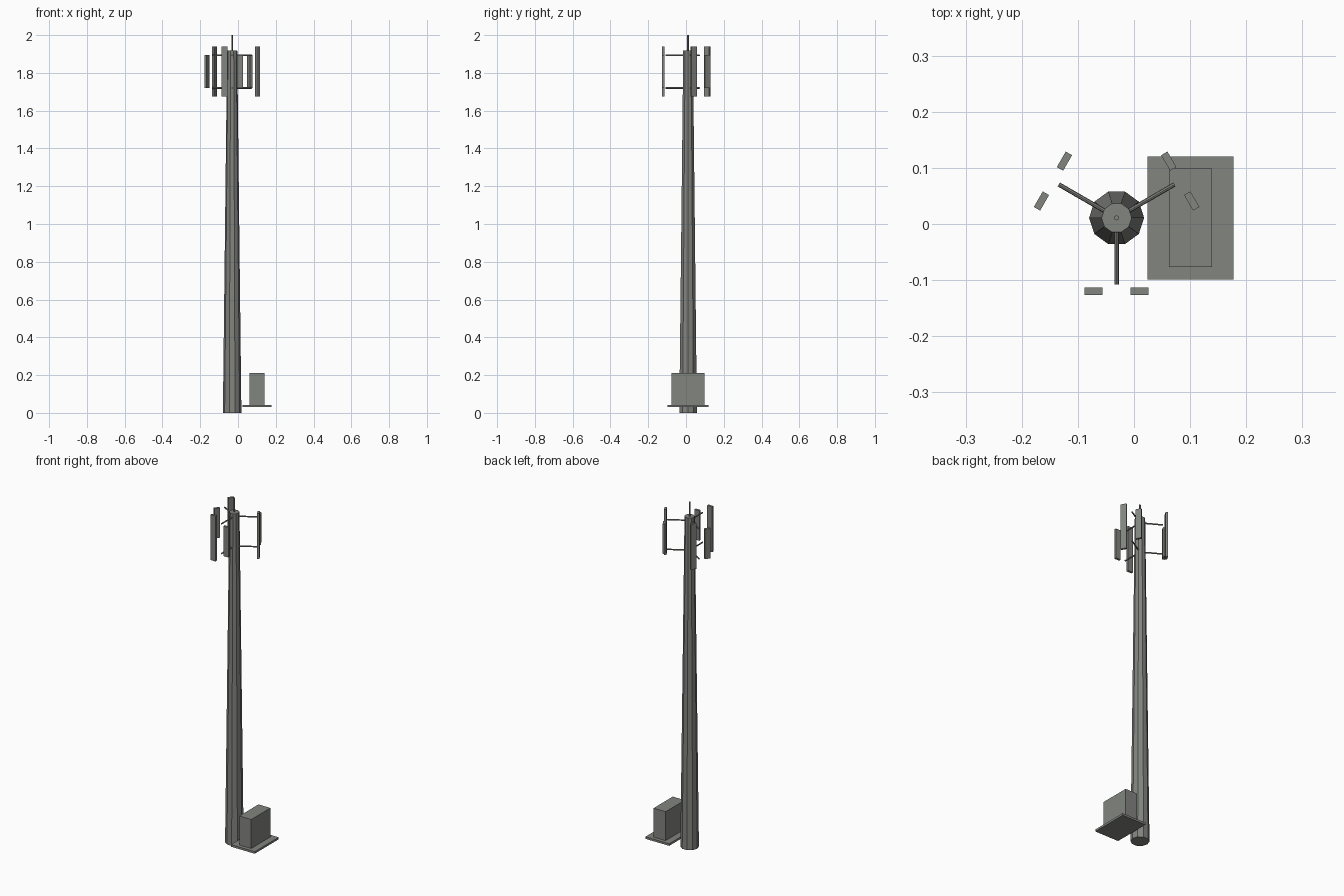
import bpy
from math import radians
from mathutils import Matrix, Vector

cube = bpy.data.objects.get("Cube")
if cube:
    bpy.data.objects.remove(cube)

AXIS = Vector((-0.031, 0.011, 0))  # mast centre line

grey = bpy.data.materials.new("galvanised_grey")
grey.use_nodes = True
colour = (0.225, 0.232, 0.215, 1)
grey.diffuse_color = colour
grey.node_tree.nodes["Principled BSDF"].inputs["Base Color"].default_value = colour


def finish(name, matrix=None):
    ob = bpy.context.object
    ob.name = name
    ob.data.materials.append(grey)
    if matrix:
        ob.matrix_world = matrix
    return ob


def box(name, size, matrix):
    bpy.ops.mesh.primitive_cube_add(size=1)
    ob = finish(name, matrix)
    ob.data.transform(Matrix.Diagonal((*size, 1)))
    return ob


def tube(name, sides, r1, r2, length, matrix):
    # Cylinder or cone running along local z, starting at the origin
    bpy.ops.mesh.primitive_cone_add(vertices=sides, radius1=r1, radius2=r2, depth=length)
    ob = finish(name, matrix)
    ob.data.transform(Matrix.Translation((0, 0, length / 2)))
    return ob


# Tapered ten-sided mast, a corner pointing along x, with a rod on top
base = Matrix.Translation(AXIS)
tube("mast", 10, 0.049, 0.027, 1.918, base @ Matrix.Rotation(radians(90), 4, "Z"))
tube("lightning_rod", 8, 0.0045, 0.0045, 0.1, base @ Matrix.Translation((0, 0, 1.9)))

# Three sectors: two arms, one tall and one short panel antenna each
for i, sector in enumerate(("front", "left", "right")):
    turn = base @ Matrix.Rotation(radians(120 * i), 4, "Z")
    for level, z in (("lower", 1.72), ("upper", 1.893)):
        tube(f"{sector}_{level}_arm", 8, 0.004, 0.004, 0.119,
             turn @ Matrix.Translation((0, 0, z)) @ Matrix.Rotation(radians(90), 4, "X"))
    for kind, x, height in (("tall", -0.041, 0.264), ("short", 0.041, 0.174)):
        box(f"{sector}_{kind}_antenna", (0.032, 0.013, height),
            turn @ Matrix.Translation((x, -0.131, 1.807)))

# Equipment cabinet on a raised slab
box("cabinet_slab", (0.153, 0.219, 0.012), Matrix.Translation((0.1005, 0.0105, 0.036)))
box("equipment_cabinet", (0.077, 0.176, 0.168), Matrix.Translation((0.1005, 0.011, 0.126)))
